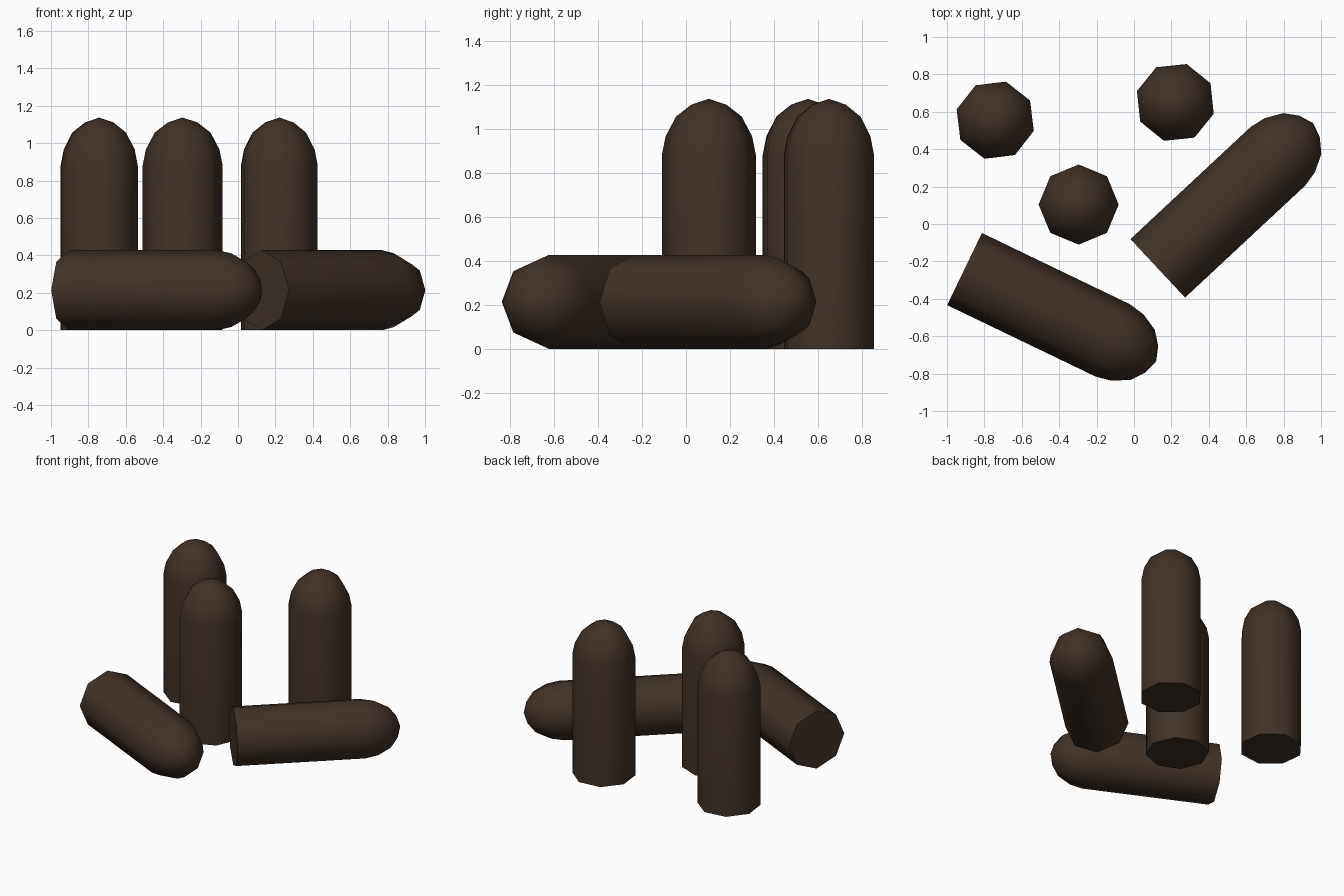
import bpy, bmesh, math
from mathutils import Matrix

if "Cube" in bpy.data.objects:
    bpy.data.objects.remove(bpy.data.objects["Cube"])

R = 0.214
# (radius, height) rings from flat base to the domed tip
PROFILE = [(R, 0.0), (R, 0.88), (0.197, 0.966), (0.149, 1.057), (0.079, 1.111)]
TIP = 1.137
SIDES = 8

brown = bpy.data.materials.new("dark brown")
brown.diffuse_color = (0.052, 0.031, 0.020, 1)
brown.use_nodes = True
brown.node_tree.nodes["Principled BSDF"].inputs["Base Color"].default_value = brown.diffuse_color


def bullet(name, matrix):
    bm = bmesh.new()
    rings = []
    for r, z in PROFILE:
        angles = [2 * math.pi * i / SIDES for i in range(SIDES)]
        rings.append([bm.verts.new((r * math.cos(a), r * math.sin(a), z)) for a in angles])
    tip = bm.verts.new((0, 0, TIP))
    bm.faces.new(reversed(rings[0]))
    for i in range(SIDES):
        j = (i + 1) % SIDES
        for lo, hi in zip(rings, rings[1:]):
            bm.faces.new((lo[i], lo[j], hi[j], hi[i]))
        bm.faces.new((rings[-1][i], rings[-1][j], tip))
    mesh = bpy.data.meshes.new(name)
    bm.to_mesh(mesh)
    bm.free()
    mesh.materials.append(brown)
    ob = bpy.data.objects.new(name, mesh)
    bpy.context.collection.objects.link(ob)
    ob.matrix_world = matrix
    # smooth sides and dome, crisp base edge
    bpy.ops.object.select_all(action='DESELECT')
    ob.select_set(True)
    bpy.context.view_layer.objects.active = ob
    bpy.ops.object.shade_smooth_by_angle(angle=math.radians(60))


# standing pieces: x, y, turn
for n, (x, y, turn) in enumerate([(-0.742, 0.555, 29.5), (-0.296, 0.104, 0), (0.221, 0.65, 28.5)], 1):
    bullet(f"standing_round_{n}",
           Matrix.Translation((x, y, 0)) @ Matrix.Rotation(math.radians(turn), 4, 'Z'))

# lying pieces: base centre x, y, heading
for n, (x, y, heading) in enumerate([(-0.906, -0.241, -25.7), (0.127, -0.237, 43)], 1):
    bullet(f"lying_round_{n}",
           Matrix.Translation((x, y, R)) @ Matrix.Rotation(math.radians(heading), 4, 'Z')
           @ Matrix.Rotation(math.radians(90), 4, 'Y'))
